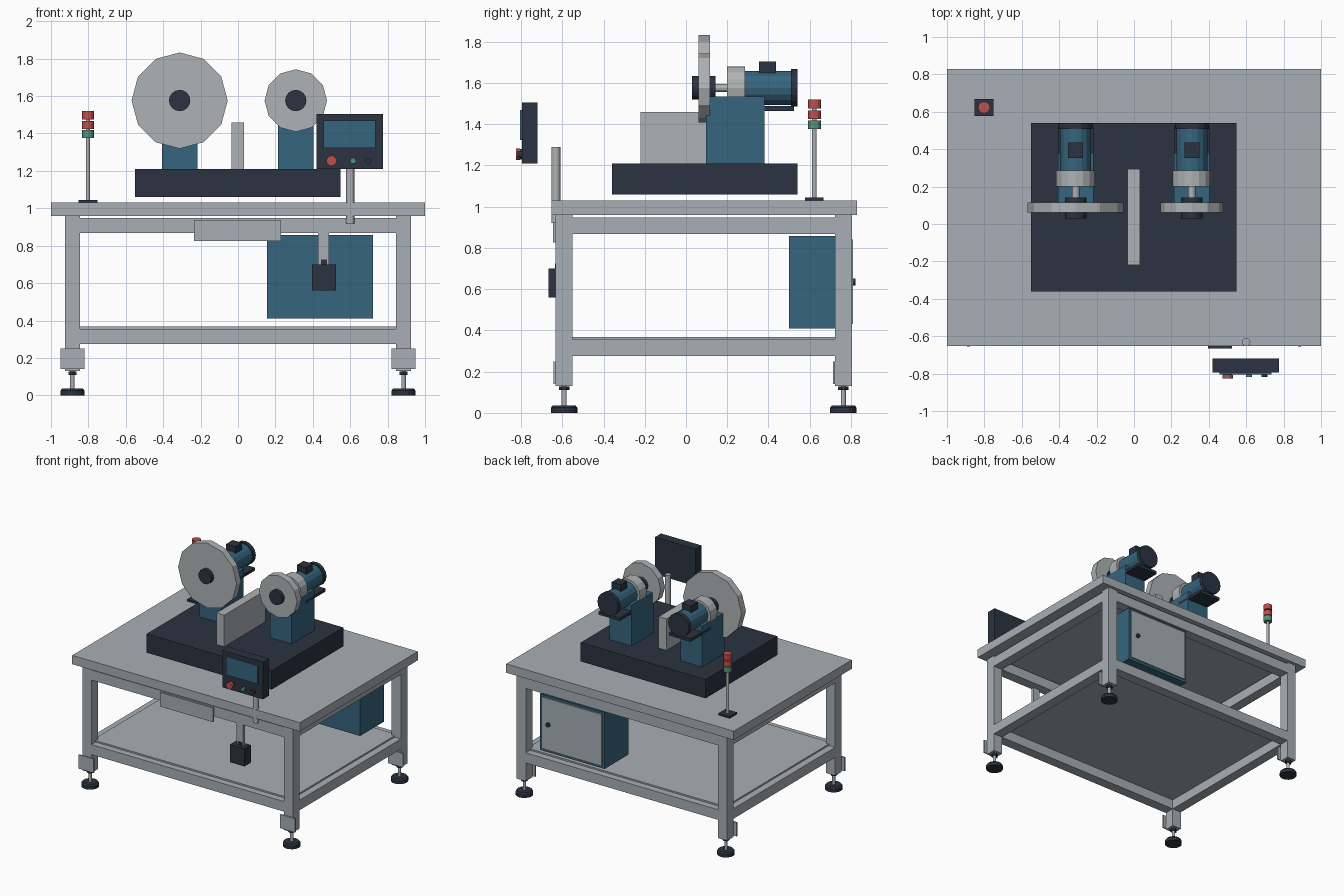
import bpy, bmesh, math
from mathutils import Matrix, Vector

if "Cube" in bpy.data.objects:
    bpy.data.objects.remove(bpy.data.objects["Cube"])


def mat(name, r, g, b):
    m = bpy.data.materials.new(name)
    m.diffuse_color = (r, g, b, 1)
    m.use_nodes = True
    m.node_tree.nodes["Principled BSDF"].inputs["Base Color"].default_value = m.diffuse_color
    return m


GREY = mat("frame grey", 0.39, 0.43, 0.46)
STEEL = mat("steel grey", 0.43, 0.45, 0.46)
BLUE = mat("machine blue", 0.037, 0.13, 0.21)
DARK = mat("dark slate", 0.024, 0.033, 0.052)
RED = mat("signal red", 0.52, 0.08, 0.07)
GREEN = mat("signal green", 0.08, 0.30, 0.22)


def finish(bm, name, m):
    me = bpy.data.meshes.new(name)
    bm.to_mesh(me)
    bm.free()
    me.materials.append(m)
    ob = bpy.data.objects.new(name, me)
    bpy.context.scene.collection.objects.link(ob)
    return ob


def box(name, x, y, z, m):
    """Box from (min, max) pairs."""
    bm = bmesh.new()
    bmesh.ops.create_cube(bm, size=1)
    for v in bm.verts:
        v.co = Vector([(a + b) / 2 + c * (b - a) for c, (a, b) in zip(v.co, (x, y, z))])
    return finish(bm, name, m)


def cyl(name, axis, c, span, r, m, n=16, r2=None):
    """Cylinder along axis 'Z' or 'Y'; c holds the two other coordinates."""
    bm = bmesh.new()
    bmesh.ops.create_cone(bm, cap_ends=True, segments=n, radius1=r,
                          radius2=r if r2 is None else r2, depth=span[1] - span[0])
    mid = (span[0] + span[1]) / 2
    if axis == 'Y':
        bm.transform(Matrix.Translation((c[0], mid, c[1])) @ Matrix.Rotation(-math.pi / 2, 4, 'X'))
    else:
        bm.transform(Matrix.Translation((c[0], c[1], mid)))
    return finish(bm, name, m)


# Table top and lower shelf
box("table_top", (-1, 1), (-0.652, 0.829), (0.96, 1.03), GREY)
box("lower_shelf", (-0.87, 0.87), (-0.58, 0.75), (0.352, 0.367), GREY)

# Legs with foot brackets and levelling feet
legs_x = ((-0.925, -0.845), (0.845, 0.925))
legs_y = ((-0.632, -0.55), (0.722, 0.804))
for lx in legs_x:
    for ly in legs_y:
        cx, cy = sum(lx) / 2, sum(ly) / 2
        box("leg", lx, ly, (0.13, 0.96), GREY)
        box("foot_bracket", (cx - 0.065, cx + 0.065), (ly[0] - 0.01, ly[0]), (0.14, 0.25), GREY)
        cyl("foot_pad", 'Z', (cx, cy), (0, 0.025), 0.064, DARK)
        cyl("foot_pad_top", 'Z', (cx, cy), (0.025, 0.037), 0.064, DARK, 16, 0.055)
        cyl("foot_rod", 'Z', (cx, cy), (0.037, 0.14), 0.012, STEEL, 12)
        cyl("foot_nut", 'Z', (cx, cy), (0.11, 0.127), 0.025, DARK, 6)

# Rails between the legs, upper and lower
for z in ((0.867, 0.947), (0.275, 0.355)):
    for ly in legs_y:
        box("long_rail", (-0.845, 0.845), ly, z, GREY)
    for lx in legs_x:
        box("side_rail", lx, (-0.55, 0.722), z, GREY)

# Machine bed and central divider
box("machine_bed", (-0.55, 0.547), (-0.36, 0.54), (1.06, 1.21), DARK)
box("divider", (-0.035, 0.033), (-0.22, 0.295), (1.21, 1.46), STEEL)

# Two grinding stations
ZC = 1.576
for cx, wheel_r in ((-0.312, 0.257), (0.309, 0.167)):
    c = (cx, ZC)
    box("pedestal", (cx - 0.095, cx + 0.095), (0.097, 0.38), (1.21, 1.534), BLUE)
    box("motor_plate", (cx - 0.095, cx + 0.095), (0.266, 0.523), (1.464, 1.488), DARK)
    cyl("motor_body", 'Y', c, (0.286, 0.508), 0.083, BLUE)
    cyl("motor_cap", 'Y', c, (0.508, 0.54), 0.091, DARK)
    cyl("motor_flange", 'Y', c, (0.2, 0.286), 0.104, STEEL)
    box("terminal_box", (cx - 0.04, cx + 0.04), (0.354, 0.437), (1.64, 1.703), DARK)
    cyl("shaft", 'Y', c, (0.11, 0.21), 0.02, STEEL, 12)
    cyl("wheel", 'Y', c, (0.061, 0.116), wheel_r, STEEL, 12)
    cyl("wheel_hub", 'Y', c, (0.03, 0.142), 0.057, DARK)

# Signal tower
t = (-0.802, 0.623)
box("tower_base", (t[0] - 0.05, t[0] + 0.05), (t[1] - 0.045, t[1] + 0.045), (1.03, 1.045), DARK)
cyl("tower_pole", 'Z', t, (1.045, 1.51), 0.011, STEEL, 12)
for z, m in ((1.376, GREEN), (1.424, RED), (1.476, RED)):
    cyl("tower_lamp", 'Z', t, (z, z + 0.043), 0.032, m, 12)

# Control panel with screen and buttons, and its post
box("control_panel", (0.42, 0.776), (-0.795, -0.72), (1.21, 1.505), DARK)
box("screen", (0.457, 0.736), (-0.804, -0.795), (1.323, 1.469), BLUE)
for x, r, y, m in ((0.5, 0.028, -0.825, RED), (0.615, 0.016, -0.818, GREEN), (0.697, 0.016, -0.818, DARK)):
    cyl("button_collar", 'Y', (x, 1.254), (-0.806, -0.795), r * 0.9, DARK, 12)
    cyl("button", 'Y', (x, 1.254), (y, -0.806), r, m, 12)
cyl("panel_post", 'Z', (0.6, -0.631), (0.92, 1.29), 0.022, STEEL)

# Front plate and hanging switch box
box("front_plate", (-0.235, 0.23), (-0.645, -0.63), (0.826, 0.938), GREY)
box("switch_arm", (0.427, 0.487), (-0.63, -0.605), (0.69, 0.88), GREY)
box("switch_neck", (0.443, 0.475), (-0.636, -0.605), (0.69, 0.725), DARK)
box("switch_box", (0.395, 0.523), (-0.666, -0.585), (0.56, 0.7), DARK)

# Electrical cabinet with rear door
box("cabinet", (0.155, 0.723), (0.5, 0.8), (0.41, 0.857), BLUE)
box("cabinet_door", (0.175, 0.703), (0.8, 0.809), (0.43, 0.84), GREY)
cyl("door_knob", 'Y', (0.643, 0.635), (0.809, 0.823), 0.017, DARK, 12)
